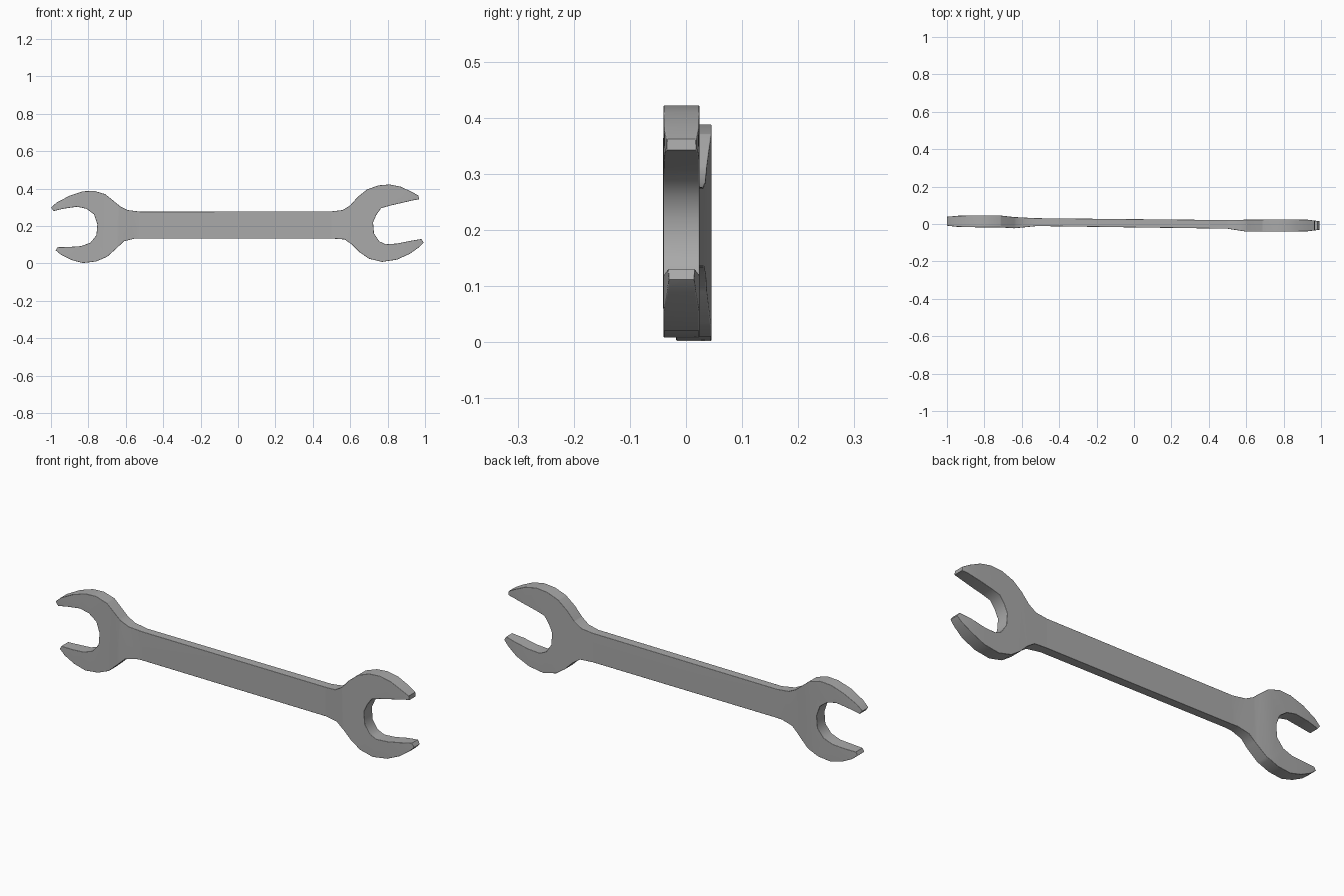
import bpy, bmesh, math

cube = bpy.data.objects.get("Cube")
if cube:
    bpy.data.objects.remove(cube, do_unlink=True)

# Brushed steel
steel = bpy.data.materials.new("steel grey")
steel.use_nodes = True
GREY = (0.40, 0.40, 0.40, 1)
steel.diffuse_color = GREY
bsdf = steel.node_tree.nodes["Principled BSDF"]
bsdf.inputs["Base Color"].default_value = GREY
bsdf.inputs["Roughness"].default_value = 0.6

# Larger jaw: from the top of the handle, round the mouth, to the bottom of the handle
RIGHT_JAW = [
    (0.50, 0.278), (0.56, 0.285), (0.60, 0.31), (0.64, 0.355), (0.69, 0.395),
    (0.75, 0.417), (0.81, 0.422), (0.87, 0.41), (0.93, 0.382), (0.965, 0.362),
    (0.968, 0.342), (0.94, 0.338), (0.87, 0.322), (0.81, 0.308), (0.765, 0.295),
    (0.74, 0.26), (0.722, 0.22), (0.727, 0.16), (0.755, 0.118), (0.79, 0.102),
    (0.85, 0.106), (0.92, 0.12), (0.98, 0.13), (0.993, 0.112), (0.97, 0.088),
    (0.92, 0.052), (0.85, 0.02), (0.77, 0.008), (0.70, 0.025), (0.65, 0.06),
    (0.61, 0.10), (0.57, 0.128), (0.50, 0.133)]

# Smaller jaw: from the bottom of the handle back to the top
LEFT_JAW = [
    (-0.55, 0.133), (-0.61, 0.118), (-0.65, 0.08), (-0.70, 0.035), (-0.76, 0.01),
    (-0.83, 0.002), (-0.89, 0.018), (-0.945, 0.045), (-0.975, 0.07), (-0.965, 0.086),
    (-0.90, 0.088), (-0.84, 0.092), (-0.79, 0.11), (-0.757, 0.15), (-0.752, 0.21),
    (-0.77, 0.262), (-0.81, 0.292), (-0.86, 0.303), (-0.93, 0.293), (-0.985, 0.28),
    (-1.0, 0.298), (-0.97, 0.325), (-0.90, 0.362), (-0.83, 0.385), (-0.77, 0.388),
    (-0.71, 0.37), (-0.67, 0.338), (-0.63, 0.305), (-0.59, 0.285), (-0.52, 0.276)]

# Thickness profile along the length: x, middle y, half thickness
SECTIONS = [(-1.0, 0.015, 0.024), (-0.93, 0.014, 0.031), (-0.72, 0.014, 0.032),
            (-0.64, 0.007, 0.030), (-0.52, 0.010, 0.021), (0.50, -0.002, 0.023),
            (0.60, -0.009, 0.032), (0.72, -0.008, 0.032), (0.92, -0.008, 0.032),
            (1.0, -0.008, 0.022)]


def section_at(x):
    for (x0, c0, h0), (x1, c1, h1) in zip(SECTIONS, SECTIONS[1:]):
        if x <= x1:
            t = max(0.0, (x - x0) / (x1 - x0))
            return c0 + (c1 - c0) * t, h0 + (h1 - h0) * t
    return SECTIONS[-1][1:]


H = 0.032  # working half thickness before the profile is applied
bm = bmesh.new()
bm.faces.new([bm.verts.new((x, -H, z)) for x, z in RIGHT_JAW + LEFT_JAW])

# Cross cuts where the heads swell out of the handle
for x in (-0.715, -0.64, -0.52, 0.0, 0.499, 0.602, 0.685):
    bmesh.ops.bisect_plane(bm, geom=bm.verts[:] + bm.edges[:] + bm.faces[:],
                           plane_co=(x, 0, 0), plane_no=(1, 0, 0), dist=1e-5)

# Thicken, then round the rim on both sides
ext = bmesh.ops.extrude_face_region(bm, geom=bm.faces[:], use_keep_orig=True)
for v in ext["geom"]:
    if isinstance(v, bmesh.types.BMVert):
        v.co.y = H
bmesh.ops.recalc_face_normals(bm, faces=bm.faces[:])
rim = [e for e in bm.edges if len(e.link_faces) == 2 and e.calc_face_angle() > math.radians(80)
       and abs(e.verts[0].co.y - e.verts[1].co.y) < 1e-4]
bmesh.ops.bevel(bm, geom=rim, offset=0.017, segments=3, profile=0.5,
                affect='EDGES', clamp_overlap=True)

# Apply the thickness profile and the sideways offset of each head
for v in bm.verts:
    mid, half = section_at(v.co.x)
    v.co.y = mid + v.co.y * half / H
bmesh.ops.triangulate(bm, faces=[f for f in bm.faces if len(f.verts) > 4])
bmesh.ops.recalc_face_normals(bm, faces=bm.faces[:])

mesh = bpy.data.meshes.new("open_end_spanner")
bm.to_mesh(mesh)
bm.free()
mesh.materials.append(steel)
spanner = bpy.data.objects.new("open_end_spanner", mesh)
bpy.context.collection.objects.link(spanner)
bpy.context.view_layer.objects.active = spanner
spanner.select_set(True)
bpy.ops.object.shade_smooth_by_angle(angle=math.radians(40))

# Keep the broad faces reading flat beside the rounded rim
weighted = spanner.modifiers.new("weighted_normals", 'WEIGHTED_NORMAL')
weighted.keep_sharp = True
